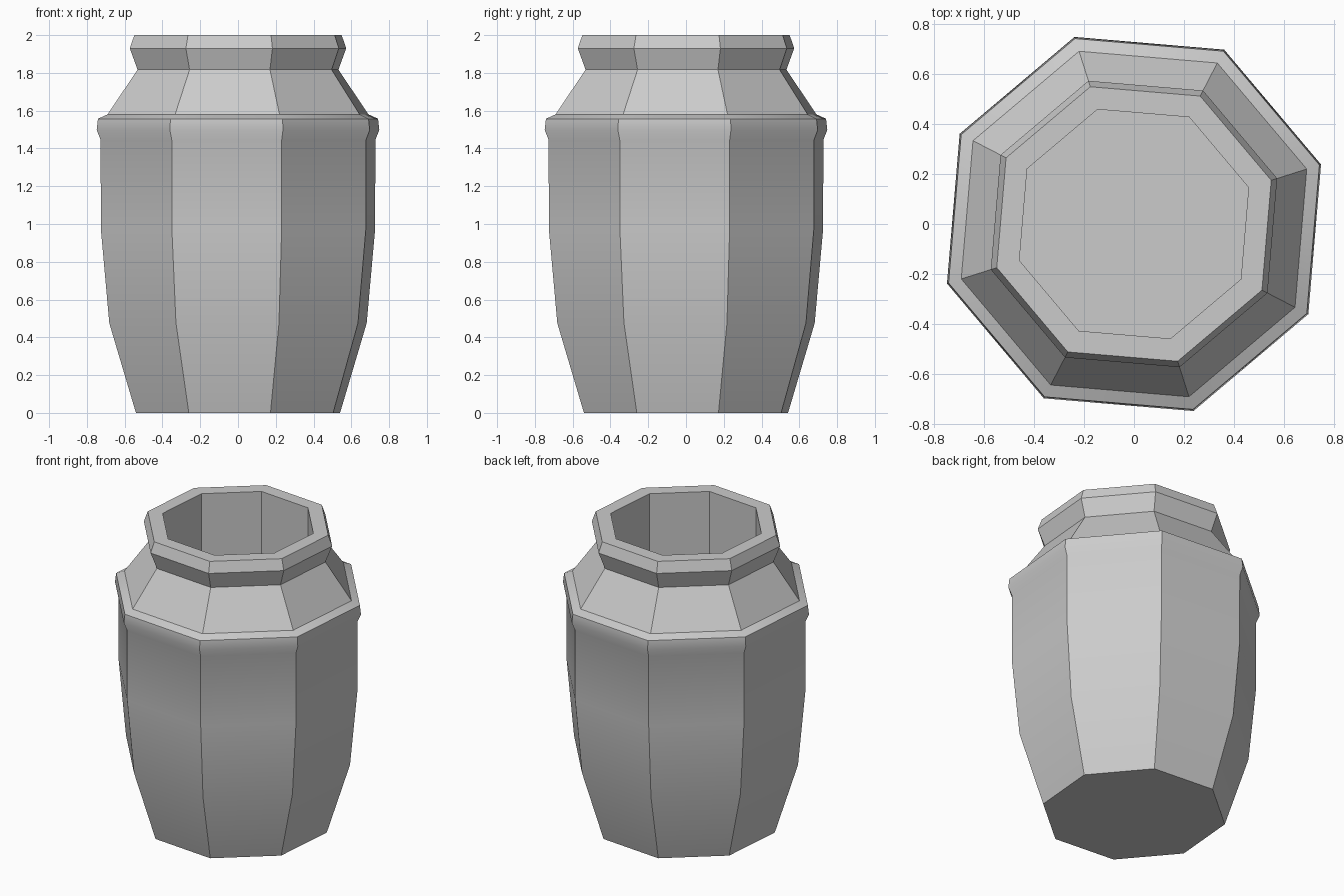
import bpy, bmesh, math

if "Cube" in bpy.data.objects:
    bpy.data.objects.remove(bpy.data.objects["Cube"])

SIDES = 8
TURN = math.radians(17.65)

# (corner radius, height): outside from base to lip, then down the inside
profile = [
    (0.567, 0.0), (0.715, 0.475), (0.762, 0.975), (0.763, 1.445),  # body
    (0.785, 1.497), (0.778, 1.557), (0.725, 1.58),                 # shoulder band
    (0.558, 1.817), (0.601, 1.93), (0.576, 2.0),                   # neck and lip
    (0.481, 2.0), (0.481, 0.4),                                    # hollow inside
]

bm = bmesh.new()
rings = []
for r, z in profile:
    rings.append([bm.verts.new((r * math.cos(TURN + i * math.tau / SIDES),
                                r * math.sin(TURN + i * math.tau / SIDES), z))
                  for i in range(SIDES)])

# Walls between neighbouring rings
for a, b in zip(rings, rings[1:]):
    for i in range(SIDES):
        j = (i + 1) % SIDES
        bm.faces.new((a[i], a[j], b[j], b[i]))

# Underside and inner floor
bm.faces.new(rings[0][::-1])
bm.faces.new(rings[-1])

mesh = bpy.data.meshes.new("pot")
bm.to_mesh(mesh)
bm.free()
pot = bpy.data.objects.new("pot", mesh)
bpy.context.collection.objects.link(pot)

# Soften the shallow creases, keep the corners sharp
bpy.context.view_layer.objects.active = pot
pot.select_set(True)
bpy.ops.object.shade_smooth_by_angle(angle=math.radians(30))
